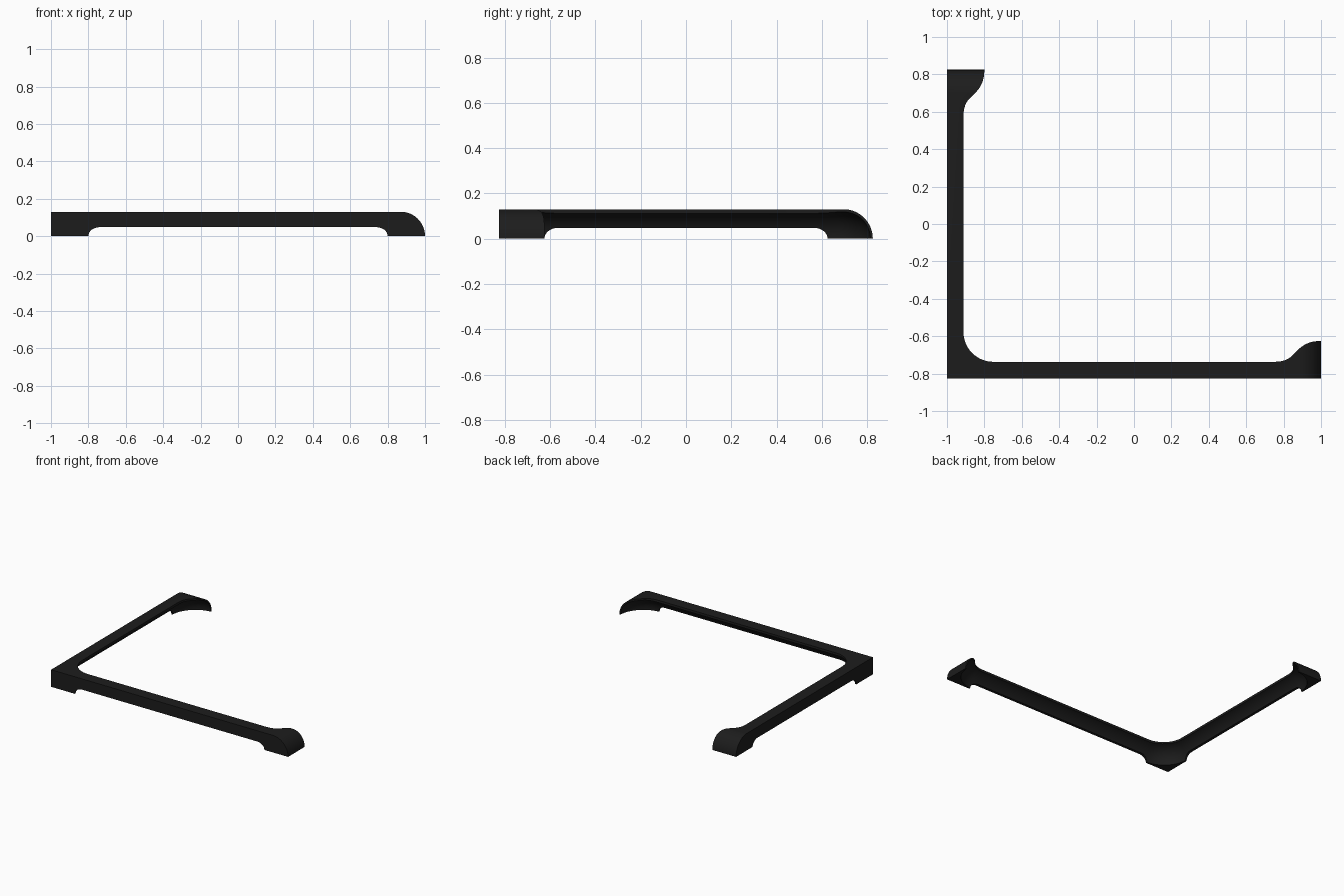
import bpy, bmesh, math
from mathutils import Vector, geometry

if "Cube" in bpy.data.objects:
    bpy.data.objects.remove(bpy.data.objects["Cube"])

HX, HY, H = 1.0, 0.825, 0.13   # half length, half depth, height
WALL = 0.01                    # shell thickness


def add_object(name, bm):
    bmesh.ops.recalc_face_normals(bm, faces=bm.faces)
    mesh = bpy.data.meshes.new(name)
    bm.to_mesh(mesh)
    bm.free()
    obj = bpy.data.objects.new(name, mesh)
    bpy.context.collection.objects.link(obj)
    return obj


def prism(name, points, lo, hi, place):
    """Extrude a 2D outline from lo to hi; place(u, v, w) maps to 3D."""
    bm = bmesh.new()
    face = bm.faces.new([bm.verts.new(place(u, v, lo)) for u, v in points])
    ext = bmesh.ops.extrude_face_region(bm, geom=[face])
    shift = Vector(place(0, 0, hi)) - Vector(place(0, 0, lo))
    bmesh.ops.translate(bm, vec=shift, verts=[g for g in ext["geom"] if isinstance(g, bmesh.types.BMVert)])
    return add_object(name, bm)


def arc(cx, cy, rx, ry, a0, a1, n=12):
    return [(cx + rx * math.cos(math.radians(a0 + (a1 - a0) * i / n)),
             cy + ry * math.sin(math.radians(a0 + (a1 - a0) * i / n))) for i in range(n + 1)]


def bezier(a, b, c, d, n=9):
    pts = geometry.interpolate_bezier(*[Vector((*p, 0)) for p in (a, b, c, d)], n)
    return [(p.x, p.y) for p in pts]


def rounded_slab(name, hx, hy, top, corner, edge, n=14):
    """Slab with rounded upright corners and a quarter-round top edge."""
    bm = bmesh.new()
    levels = [(0, -0.1)] + [(edge * (1 - math.cos(math.pi / 2 * i / n)),
                             top - edge + edge * math.sin(math.pi / 2 * i / n)) for i in range(n + 1)]
    rings = []
    for inset, z in levels:
        r, plan = corner - inset, []
        for k, (sx, sy) in enumerate([(1, 1), (-1, 1), (-1, -1), (1, -1)]):
            plan += arc(sx * (hx - corner), sy * (hy - corner), r, r, 90 * k, 90 * k + 90)
        rings.append([bm.verts.new((x, y, z)) for x, y in plan])
    for a, b in zip(rings, rings[1:]):
        for i in range(len(a)):
            j = (i + 1) % len(a)
            bm.faces.new((a[i], a[j], b[j], b[i]))
    bm.faces.new(rings[0])
    bm.faces.new(rings[-1])
    return add_object(name, bm)


# Flared foot edge: (distance from arm end, distance from outer side)
flare = bezier((0.0, 0.20), (0.06, 0.20), (0.10, 0.18), (0.135, 0.14))
flare += bezier((0.135, 0.14), (0.16, 0.115), (0.18, 0.088), (0.25, 0.088))[1:]
flare = [(-0.05, 0.20)] + flare

# Plan outline of the L-shaped frame
outline = [(-HX, -HY), (HX + 0.05, -HY)]
outline += [(HX - a, -HY + b) for a, b in flare]
outline += arc(-HX + 0.248, -HY + 0.248, 0.16, 0.16, 270, 180)
outline += [(-HX + b, HY - a) for a, b in reversed(flare)]
outline += [(-HX, HY + 0.05)]
frame = prism("corner_frame", outline, 0, H, lambda u, v, w: (u, v, w))


def side_profile(half):
    """Elevation: raised underside between feet, rounded far end."""
    pts = [(-half - 0.1, -0.05), (-half + 0.2, -0.05)]
    pts += arc(-half + 0.26, 0, 0.06, 0.048, 180, 90, 8)
    pts += arc(half - 0.26, 0, 0.06, 0.048, 90, 0, 8)
    pts += [(half - 0.2, -0.05), (half, -0.05)]
    pts += arc(half - 0.13, 0, 0.13, H + 0.0005, 0, 90, 16)
    return pts + [(half - 0.14, 0.2), (-half - 0.1, 0.2)]


# Trim to both elevations, then hollow the inside to a thin coved shell
trims = [
    (prism("front_trim", side_profile(HX), -1.2, 1.2, lambda u, v, w: (u, w, v)), "INTERSECT"),
    (prism("side_trim", side_profile(HY), -1.3, 1.3, lambda u, v, w: (w, u, v)), "INTERSECT"),
    (rounded_slab("hollow", HX - WALL, HY - WALL, H - WALL, 0.2, H - WALL), "DIFFERENCE"),
]
bpy.context.view_layer.objects.active = frame
frame.select_set(True)
for trim, operation in trims:
    mod = frame.modifiers.new(trim.name, "BOOLEAN")
    mod.operation = operation
    mod.solver = "EXACT"
    mod.object = trim
    bpy.ops.object.modifier_apply(modifier=mod.name)
    bpy.data.objects.remove(trim)

# Dark finish and smooth curves
mat = bpy.data.materials.new("black_plastic")
mat.diffuse_color = (0.012, 0.012, 0.012, 1)
mat.use_nodes = True
mat.node_tree.nodes["Principled BSDF"].inputs["Base Color"].default_value = mat.diffuse_color
frame.data.materials.clear()
frame.data.materials.append(mat)
bpy.ops.object.shade_smooth_by_angle(angle=math.radians(30))
